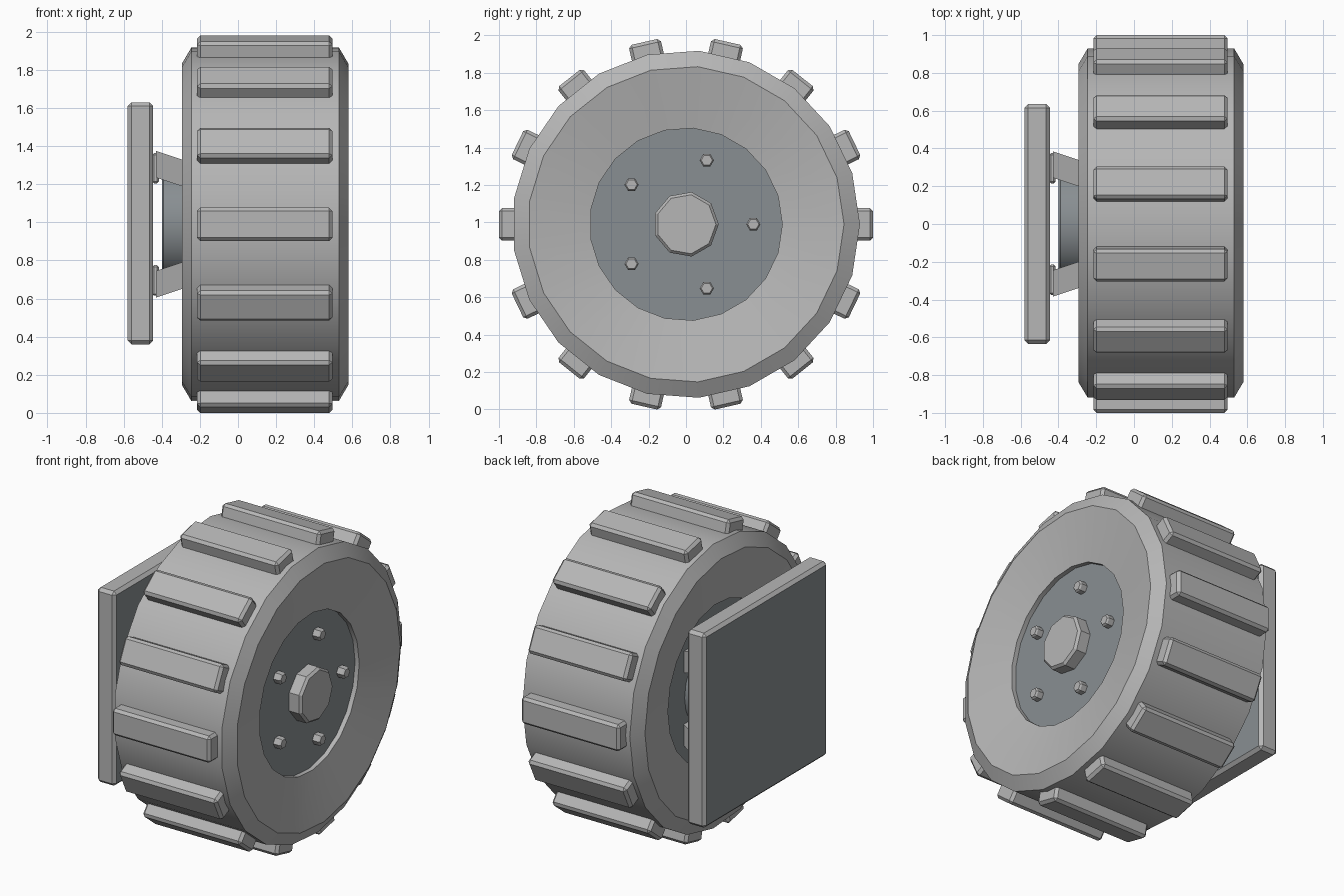
import bpy, bmesh, math
from mathutils import Matrix, Vector

if "Cube" in bpy.data.objects:
    bpy.data.objects.remove(bpy.data.objects["Cube"])

CZ = 0.99  # axle height


def material(name, rgb):
    m = bpy.data.materials.new(name)
    m.diffuse_color = (*rgb, 1)
    m.use_nodes = True
    m.node_tree.nodes["Principled BSDF"].inputs["Base Color"].default_value = m.diffuse_color
    return m


GREY = material("light_grey", (0.47, 0.47, 0.47))
STEEL = material("blue_grey", (0.25, 0.275, 0.29))


def finish(bm, name, mats, smooth=False):
    bmesh.ops.recalc_face_normals(bm, faces=bm.faces)
    me = bpy.data.meshes.new(name)
    bm.to_mesh(me)
    bm.free()
    ob = bpy.data.objects.new(name, me)
    bpy.context.collection.objects.link(ob)
    for m in mats:
        me.materials.append(m)
    if smooth:
        bpy.ops.object.select_all(action='DESELECT')
        ob.select_set(True)
        bpy.context.view_layer.objects.active = ob
        bpy.ops.object.shade_smooth_by_angle(angle=math.radians(25))
    return ob


def lathe(name, profile, sides, mat, y=0, z=0, ring=False, smooth=False):
    """Turn (x, radius) points around the axle; ring closes the profile on itself."""
    bm = bmesh.new()
    loops = []
    for x, r in profile:
        loops.append([bm.verts.new((x, y + r * math.cos(a), CZ + z + r * math.sin(a)))
                      for a in (math.tau * i / sides for i in range(sides))])
    pairs = list(zip(loops, loops[1:]))
    if ring:
        pairs.append((loops[-1], loops[0]))
    else:
        bm.faces.new(loops[0])
        bm.faces.new(loops[-1])
    for a, b in pairs:
        for i in range(sides):
            j = (i + 1) % sides
            bm.faces.new((a[i], a[j], b[j], b[i]))
    return finish(bm, name, [mat], smooth)


def box(bm, lo, hi, bevel=0.0):
    lo, hi = Vector(lo), Vector(hi)
    m = Matrix.Translation((lo + hi) / 2) @ Matrix.Diagonal((*(hi - lo), 1))
    verts = bmesh.ops.create_cube(bm, size=1, matrix=m)["verts"]
    if bevel:
        edges = list({e for v in verts for e in v.link_edges})
        bmesh.ops.bevel(bm, geom=edges, offset=bevel, segments=1, affect='EDGES')


# Tyre with chamfered shoulders and dished sides
lathe("tyre", [(0.58, 0.845), (0.515, 0.515), (0.46, 0.515), (-0.175, 0.515),
               (-0.23, 0.515), (-0.295, 0.845), (-0.245, 0.93), (0.53, 0.93)],
      21, GREY, ring=True, smooth=True)

# Hub disc, rear axle drum and front cap
lathe("hub_disc", [(-0.2, 0.52), (0.485, 0.52)], 21, STEEL, smooth=True)
lathe("axle_drum", [(-0.4, 0.29), (-0.39, 0.30), (-0.19, 0.30)], 21, STEEL, smooth=True)
lathe("hub_cap", [(0.47, 0.175), (0.555, 0.175), (0.57, 0.16)], 9, GREY)

# Wheel bolts
for k in range(5):
    a = math.tau * k / 5
    lathe(f"wheel_bolt_{k + 1}", [(0.47, 0.038), (0.525, 0.038), (0.535, 0.03)], 6, GREY,
          y=0.36 * math.cos(a), z=0.36 * math.sin(a))

# Tread blocks around the tyre
for k in range(14):
    bm = bmesh.new()
    box(bm, (-0.215, 0.87, -0.0875), (0.495, 1.0, 0.0875), 0.017)
    bm.transform(Matrix.Translation((0, 0, CZ)) @ Matrix.Rotation(math.tau * k / 14, 4, 'X'))
    finish(bm, f"tread_block_{k + 1}", [GREY])

# Mounting plate: grey rim, steel broad faces
bm = bmesh.new()
box(bm, (-0.58, -0.635, CZ - 0.63), (-0.445, 0.635, CZ + 0.64), 0.02)
bm.normal_update()
for f in bm.faces:
    f.material_index = 1 if abs(f.normal.x) > 0.9 else 0
finish(bm, "mounting_plate", [GREY, STEEL])

# Four struts converging from the plate to the hub, each with a foot
for sy in (-1, 1):
    for sz in (-1, 1):
        bm = bmesh.new()
        box(bm, (-0.43, -0.07, -0.07), (-0.19, 0.07, 0.07))
        for v in bm.verts:
            c = 0.315 if v.co.x < -0.3 else 0.235
            v.co.y += sy * c
            v.co.z += sz * c + CZ
        box(bm, (-0.45, sy * 0.295 - 0.08, CZ + sz * 0.295 - 0.08),
            (-0.415, sy * 0.295 + 0.08, CZ + sz * 0.295 + 0.08), 0.01)
        finish(bm, f"strut_{'left' if sy > 0 else 'right'}_{'top' if sz > 0 else 'bottom'}", [GREY])
